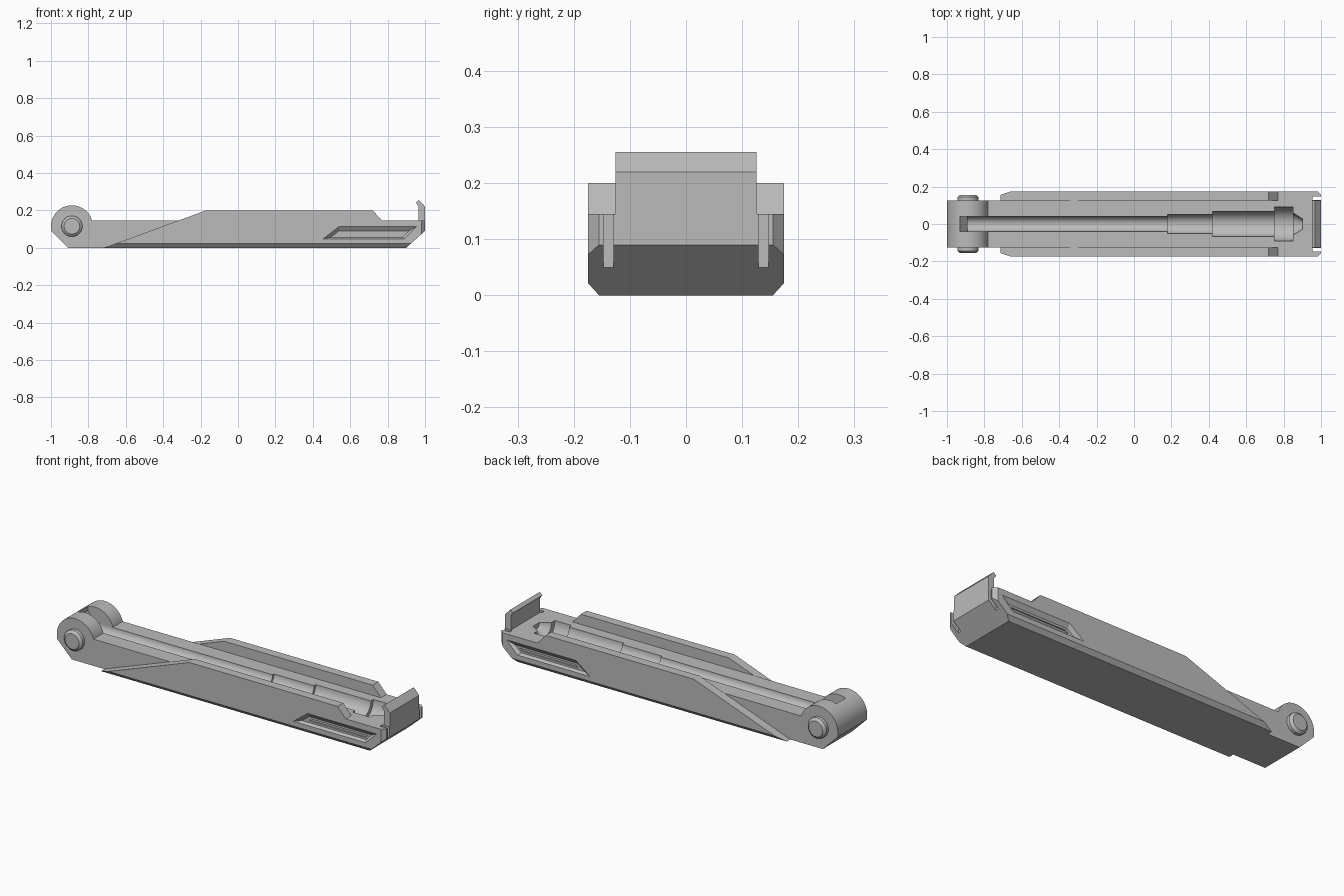
import bpy, bmesh, math
from mathutils import Vector

if "Cube" in bpy.data.objects:
    bpy.data.objects.remove(bpy.data.objects["Cube"])

grey = bpy.data.materials.new("mid_grey")
grey.diffuse_color = (0.5, 0.5, 0.5, 1)
grey.use_nodes = True
grey.node_tree.nodes["Principled BSDF"].inputs["Base Color"].default_value = grey.diffuse_color


def loft(name, rings, cuts=()):
    """Skin equal-length rings, cap both ends, then trim by (point, normal) planes."""
    bm = bmesh.new()
    rows = [[bm.verts.new(p) for p in r] for r in rings]
    n = len(rows[0])
    for a, b in zip(rows, rows[1:]):
        for i in range(n):
            j = (i + 1) % n
            bm.faces.new((a[i], a[j], b[j], b[i]))
    bm.faces.new(rows[0])
    bm.faces.new(rows[-1])
    for co, no in cuts:
        geom = bm.verts[:] + bm.edges[:] + bm.faces[:]
        bmesh.ops.bisect_plane(bm, geom=geom, plane_co=co, plane_no=no, clear_outer=True)
        bmesh.ops.holes_fill(bm, edges=[e for e in bm.edges if e.is_boundary])
    bmesh.ops.recalc_face_normals(bm, faces=bm.faces[:])
    me = bpy.data.meshes.new(name)
    bm.to_mesh(me)
    bm.free()
    me.materials.append(grey)
    ob = bpy.data.objects.new(name, me)
    bpy.context.collection.objects.link(ob)
    return ob


def prism(name, profile, y0, y1, cuts=()):
    """Extrude an x-z profile along y."""
    return loft(name, [[(x, y, z) for x, z in profile] for y in (y0, y1)], cuts)


def box(x0, x1, z0, z1):
    return [(x0, z0), (x1, z0), (x1, z1), (x0, z1)]


def carve(ob, cutters):
    bpy.context.view_layer.objects.active = ob
    for c in cutters:
        m = ob.modifiers.new("cut", "BOOLEAN")
        m.operation, m.solver, m.object = "DIFFERENCE", "EXACT", c
        bpy.ops.object.modifier_apply(modifier=m.name)
    for c in cutters:
        bpy.data.objects.remove(c, do_unlink=True)


def smooth(ob):
    bpy.ops.object.select_all(action="DESELECT")
    ob.select_set(True)
    bpy.context.view_layer.objects.active = ob
    bpy.ops.object.shade_smooth_by_angle(angle=math.radians(30))


HX, HZ, HR = -0.888, 0.115, 0.112  # hinge centre and radius

# Central beam with rounded hinge end and hooked end plate
arc = [(HX + HR * math.cos(math.radians(a)), HZ + HR * math.sin(math.radians(a)))
       for a in [15.5 + i * 164.5 / 20 for i in range(21)]]
beam = prism("central_beam", arc + [
    (-1, 0.09), (-0.91, 0), (0.9, 0), (1, 0.09), (1, 0.22), (0.967, 0.255),
    (0.951, 0.241), (0.964, 0.222), (0.964, 0.145)], -0.126, 0.126)

# Stepped round trough along the top of the beam
steps = [(-0.89, 0.04), (0.18, 0.04), (0.18, 0.052), (0.42, 0.052), (0.42, 0.068),
         (0.75, 0.068), (0.75, 0.09), (0.85, 0.09), (0.85, 0.06), (0.9, 0.028)]
N = 32
trough = loft("trough_cutter", [
    [(x, r * math.cos(2 * math.pi * (i + .5) / N), 0.145 + r * math.sin(2 * math.pi * (i + .5) / N))
     for i in range(N)] for x, r in steps])
# Gap between the two hinge cheeks
gap = prism("hinge_gap_cutter", [(-0.93, 0.3), (-0.93, 0.195), (-0.89, 0.146),
                                 (-0.7, 0.146), (-0.7, 0.3)], -0.04, 0.04)
carve(beam, [trough, gap])
smooth(beam)

plate_profile = [(-0.715, 0), (-0.17, 0.2), (0.72, 0.2), (0.77, 0.145),
                 (1, 0.145), (1, 0.09), (0.9, 0)]
for side, s in (("front", -1), ("back", 1)):
    # Side plate with chamfered lower edge and end corner
    plate = prism(side + "_side_plate", plate_profile, s * 0.126, s * 0.175, [
        (Vector((0, s * 0.175, 0.022)), Vector((0, s * 0.022, -0.02))),
        (Vector((0.98, s * 0.175, 0)), Vector((1, s * 1, 0)))])
    # Vertical end notch and tapered side recess with a deeper centre slit
    notch = prism("notch_cutter", box(0.955, 1.1, 0.048, 0.3), s * 0.129, s * 0.147)
    outer = [(0.455, 0.048), (0.89, 0.048), (0.955, 0.113), (0.54, 0.113)]
    inner = [(0.495, 0.056), (0.88, 0.056), (0.915, 0.09), (0.54, 0.09)]
    slit = [(0.535, 0.066), (0.875, 0.066), (0.888, 0.079), (0.55, 0.079)]
    recess = loft("recess_cutter", [[(x, s * y, z) for x, z in ring] for ring, y in
                                    ((outer, 0.19), (outer, 0.175), (inner, 0.158),
                                     (slit, 0.158), (slit, 0.15))])
    carve(plate, [notch, recess])

    # Hinge pin cap with bevelled rim
    cap = loft(side + "_hinge_pin", [
        [(HX + r * math.cos(2 * math.pi * i / 24), s * y, HZ + r * math.sin(2 * math.pi * i / 24))
         for i in range(24)] for r, y in ((0.056, 0.11), (0.056, 0.144), (0.042, 0.156))])
    smooth(cap)
